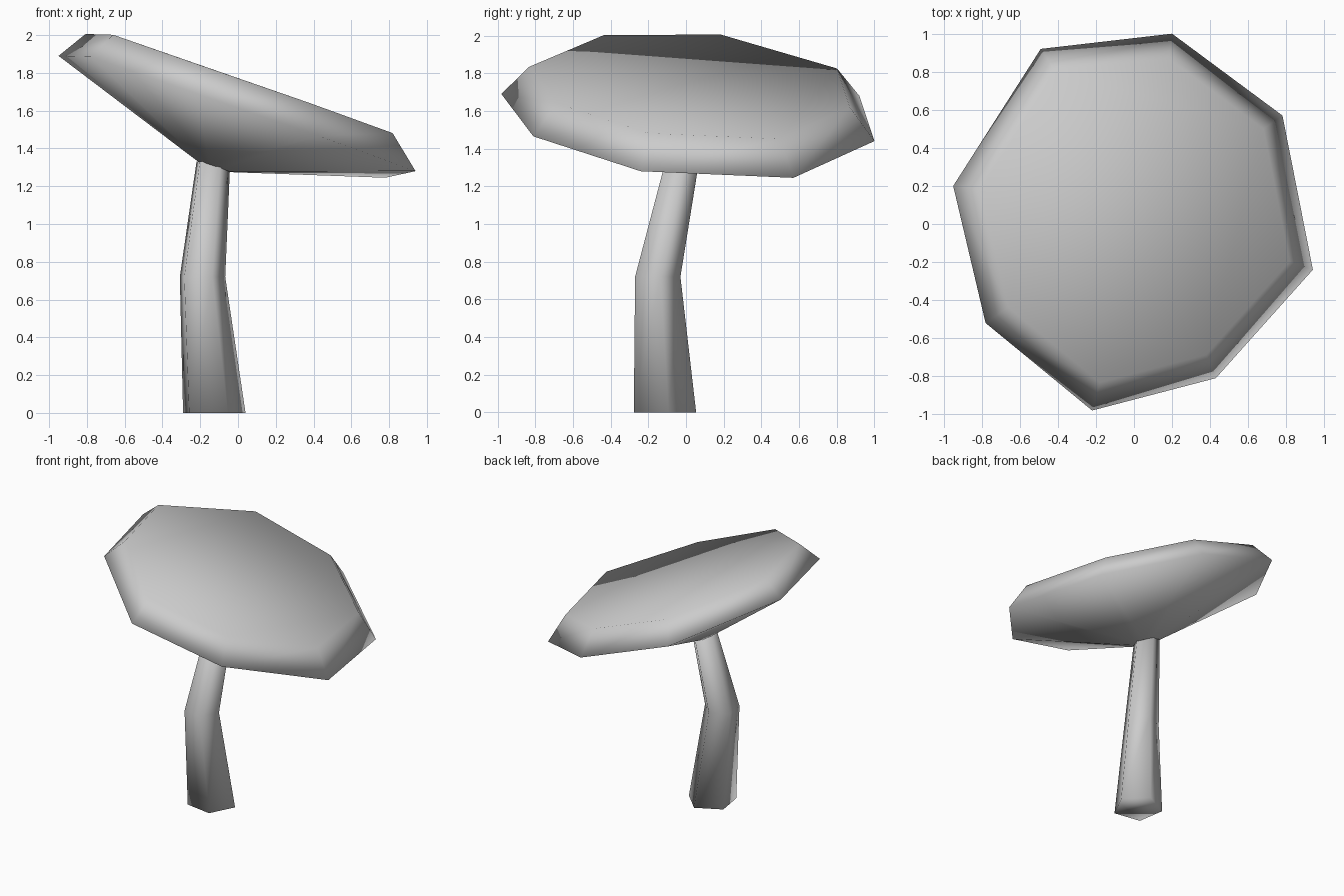
import bpy
import bmesh
from math import cos, sin, radians
from mathutils import Vector

if "Cube" in bpy.data.objects:
    bpy.data.objects.remove(bpy.data.objects["Cube"], do_unlink=True)

grey = bpy.data.materials.new("plain_grey")
grey.use_nodes = True
colour = (0.6, 0.6, 0.6, 1)
grey.diffuse_color = colour
grey.node_tree.nodes["Principled BSDF"].inputs["Base Color"].default_value = colour


def loft(name, rings):
    """Skin a stack of equal-sided rings, close both ends, shade smooth."""
    bm = bmesh.new()
    loops = [[bm.verts.new(p) for p in ring] for ring in rings]
    n = len(loops[0])
    for low, high in zip(loops, loops[1:]):
        for i in range(n):
            j = (i + 1) % n
            bm.faces.new((low[i], low[j], high[j], high[i]))
    bm.faces.new(loops[0][::-1])
    bm.faces.new(loops[-1])
    bmesh.ops.recalc_face_normals(bm, faces=bm.faces)
    for f in bm.faces:
        f.smooth = True
    mesh = bpy.data.meshes.new(name)
    bm.to_mesh(mesh)
    bm.free()
    mesh.materials.append(grey)
    obj = bpy.data.objects.new(name, mesh)
    bpy.context.collection.objects.link(obj)
    return obj


def scaled(ring, size, centre):
    return [Vector(centre) + p * size for p in ring]


# Cap: slightly uneven tilted octagon, offsets from the rim centre
rim = [Vector(p) for p in (
    (0.94, -0.24, -0.295), (0.78, 0.57, -0.33), (0.2, 1.0, -0.135),
    (-0.49, 0.92, 0.105), (-0.95, 0.2, 0.315), (-0.78, -0.52, 0.31),
    (-0.22, -0.98, 0.115), (0.43, -0.81, -0.11))]
loft("mushroom_cap", [
    scaled(rim, 0.09, (-0.13, -0.03, 1.305)),
    scaled(rim, 1.0, (0, 0, 1.575)),
    scaled(rim, 0.86, (0.01, 0.01, 1.735))])


# Stem: bent, tapering five-sided column
def pentagon(x, y, z, radius):
    angles = [radians(225 + 72 * i) for i in range(5)]
    return [Vector((x + radius * cos(a), y + radius * sin(a), z)) for a in angles]


loft("mushroom_stem", [
    pentagon(-0.134, -0.12, 0, 0.176),
    pentagon(-0.194, -0.156, 0.72, 0.128),
    pentagon(-0.135, -0.025, 1.33, 0.095)])
